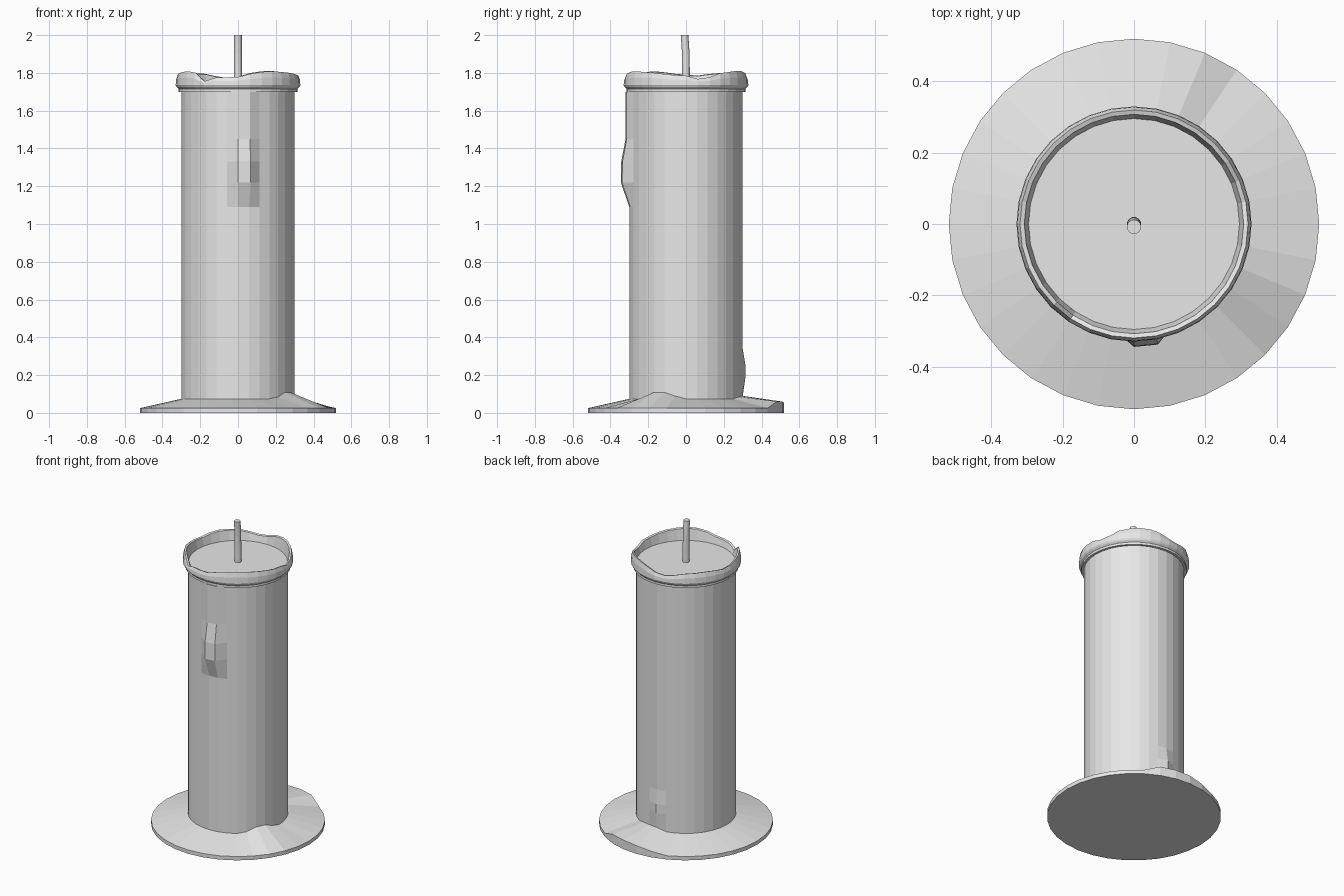
import bpy, math

if "Cube" in bpy.data.objects:
    bpy.data.objects.remove(bpy.data.objects["Cube"])

N = 32  # sides around the candle

wax = bpy.data.materials.new("pale_grey_wax")
wax.diffuse_color = (0.8, 0.8, 0.8, 1)
wax.use_nodes = True
wax.node_tree.nodes["Principled BSDF"].inputs["Base Color"].default_value = wax.diffuse_color


def lathe(name, rings, n=N, cap_start=True, cap_end=True):
    """Skin a stack of rings; each ring is a function i -> (x, y, z)."""
    verts = [ring(i) for ring in rings for i in range(n)]
    faces = []
    for k in range(len(rings) - 1):
        for i in range(n):
            j = (i + 1) % n
            faces.append((k * n + i, k * n + j, (k + 1) * n + j, (k + 1) * n + i))
    if cap_start:
        faces.append(tuple(reversed(range(n))))
    if cap_end:
        faces.append(tuple(range((len(rings) - 1) * n, len(rings) * n)))
    mesh = bpy.data.meshes.new(name)
    mesh.from_pydata(verts, [], faces)
    mesh.materials.append(wax)
    obj = bpy.data.objects.new(name, mesh)
    bpy.context.collection.objects.link(obj)
    return obj


def ring(radius, height, n=N, cy=0.0):
    """Ring whose radius and height may be numbers or functions of the index."""
    def point(i):
        a = 2 * math.pi * i / n
        r = radius(i) if callable(radius) else radius
        z = height(i) if callable(height) else height
        return (r * math.cos(a), cy + r * math.sin(a), z)
    return point


# puddle of wax at the foot, with two lumps
edge_lump = {6: 0.06, 7: 0.06, 8: 0.055, 9: 0.04}
root_lump = {6: 0.085, 7: 0.09, 8: 0.09, 28: 0.085, 29: 0.11, 30: 0.11, 31: 0.09}
lathe("wax_puddle", [
    ring(0.52, 0.0),
    ring(0.52, lambda i: edge_lump.get(i, 0.025)),
    ring(0.298, lambda i: root_lump.get(i, 0.075)),
])

# candle column, with a drip on the front and a small one at the back
front_drip = {1.22: 0.345, 1.33: 0.343, 1.45: 0.32, 1.70: 0.32}
back_drip = {0.10: 0.302, 0.19: 0.315, 0.25: 0.315}


def column_ring(z):
    def radius(i):
        if i in (24, 25):
            return front_drip.get(z, 0.30)
        if i == 8:
            return back_drip.get(z, 0.30)
        return 0.30
    return ring(radius, z)


levels = (0.05, 0.10, 0.19, 0.25, 0.34, 1.09, 1.22, 1.33, 1.45, 1.70)
lathe("candle_column", [column_ring(z) for z in levels])

# uneven melted rim around a flat pool
rim_points = [(0, 1.785), (11, 1.768), (22, 1.775), (35, 1.80), (60, 1.812),
              (75, 1.805), (90, 1.78), (105, 1.772), (120, 1.795), (150, 1.80),
              (170, 1.785), (190, 1.795), (210, 1.81), (224, 1.805),
              (236, 1.755), (248, 1.775), (270, 1.778), (285, 1.80),
              (300, 1.81), (330, 1.80), (345, 1.79), (360, 1.785)]


def rim_height(i):
    a = 360 * i / N
    for (a0, z0), (a1, z1) in zip(rim_points, rim_points[1:]):
        if a0 <= a <= a1:
            return z0 + (z1 - z0) * (a - a0) / (a1 - a0)


lathe("melted_rim", [
    ring(0.298, 1.70), ring(0.315, 1.70), ring(0.315, 1.715),
    ring(0.325, 1.725), ring(0.33, 1.735),
    ring(lambda i: 0.328, lambda i: 1.735 + (rim_height(i) - 1.735) * 0.55),
    ring(0.32, rim_height),
    ring(0.308, lambda i: rim_height(i) - 0.004),
    ring(0.296, 1.73),
])

# slightly bent wick
lathe("wick", [
    ring(0.02, 1.72, 16, 0.0), ring(0.02, 1.82, 16, 0.0),
    ring(0.02, 1.90, 16, -0.001), ring(0.02, 1.95, 16, -0.004),
    ring(0.02, 2.0, 16, -0.008),
], n=16)
